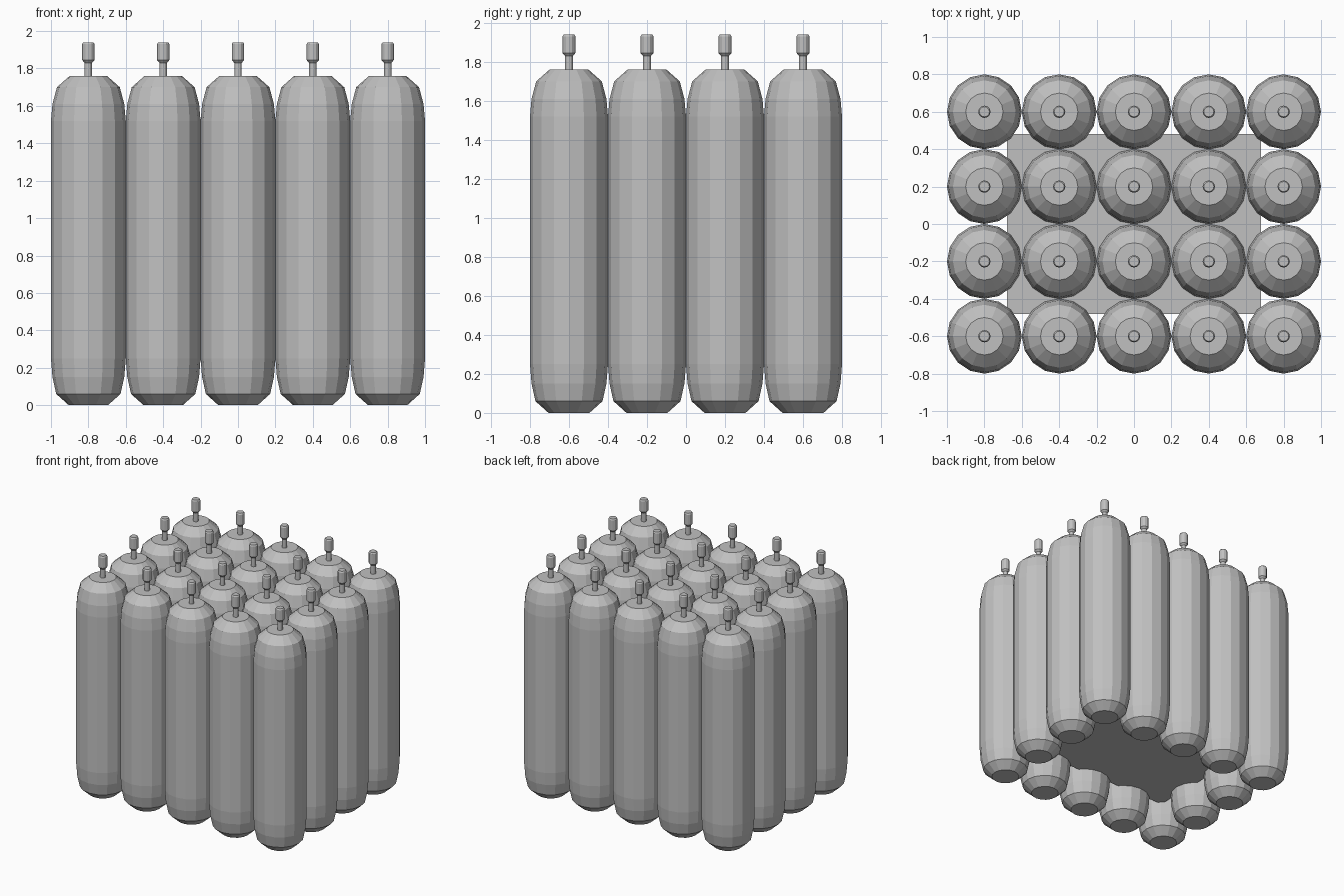
import bpy, bmesh, math

if "Cube" in bpy.data.objects:
    bpy.data.objects.remove(bpy.data.objects["Cube"])

gray = bpy.data.materials.new("plain gray")
gray.diffuse_color = (0.53, 0.53, 0.53, 1)
gray.use_nodes = True
gray.node_tree.nodes["Principled BSDF"].inputs["Base Color"].default_value = gray.diffuse_color


def make_object(name, bm):
    bmesh.ops.recalc_face_normals(bm, faces=bm.faces)
    mesh = bpy.data.meshes.new(name)
    bm.to_mesh(mesh)
    bm.free()
    mesh.materials.append(gray)
    obj = bpy.data.objects.new(name, mesh)
    bpy.context.collection.objects.link(obj)
    return obj


def lathe(name, profile, sides):
    """Closed solid of revolution from (radius, height) points."""
    bm = bmesh.new()
    rings = []
    for r, z in profile:
        rings.append([bm.verts.new((r * math.cos(2 * math.pi * i / sides),
                                    r * math.sin(2 * math.pi * i / sides), z))
                      for i in range(sides)])
    for a, b in zip(rings, rings[1:]):
        for i in range(sides):
            j = (i + 1) % sides
            bm.faces.new((a[i], a[j], b[j], b[i]))
    bm.faces.new(rings[0][::-1])
    bm.faces.new(rings[-1])
    return make_object(name, bm)


def place_copy(source, name, x, y):
    obj = bpy.data.objects.new(name, source.data)
    obj.location = (x, y, 0)
    bpy.context.collection.objects.link(obj)


# Master shapes: full bottle, bottle cut off inside the core block, valve
shoulder = [(0.2, 1.52), (0.192, 1.61), (0.168, 1.70), (0.1, 1.76)]
base = [(0.105, 0), (0.172, 0.06), (0.192, 0.15), (0.2, 0.25)]
full = lathe("bottle_master", base + shoulder, 16)
inner = lathe("inner_bottle_master", [(0.2, 0.3)] + shoulder, 16)
valve = lathe("valve_master", [(0.02, 1.755), (0.02, 1.83), (0.033, 1.845),
                               (0.033, 1.93), (0.027, 1.94)], 12)

# Five by four array of bottles with valves
for col in range(5):
    for row in range(4):
        x, y = -0.8 + 0.4 * col, -0.6 + 0.4 * row
        outer = col in (0, 4) or row in (0, 3)
        place_copy(full if outer else inner, f"bottle_{col}_{row}", x, y)
        place_copy(valve, f"valve_{col}_{row}", x, y)

for master in (full, inner, valve):
    bpy.data.objects.remove(master)

# Core block filling the space between the bottles
bm = bmesh.new()
bmesh.ops.create_cube(bm, size=1)
bmesh.ops.scale(bm, vec=(1.36, 0.96, 1.27), verts=bm.verts)
bmesh.ops.translate(bm, vec=(0, 0, 0.885), verts=bm.verts)
make_object("core_block", bm)
